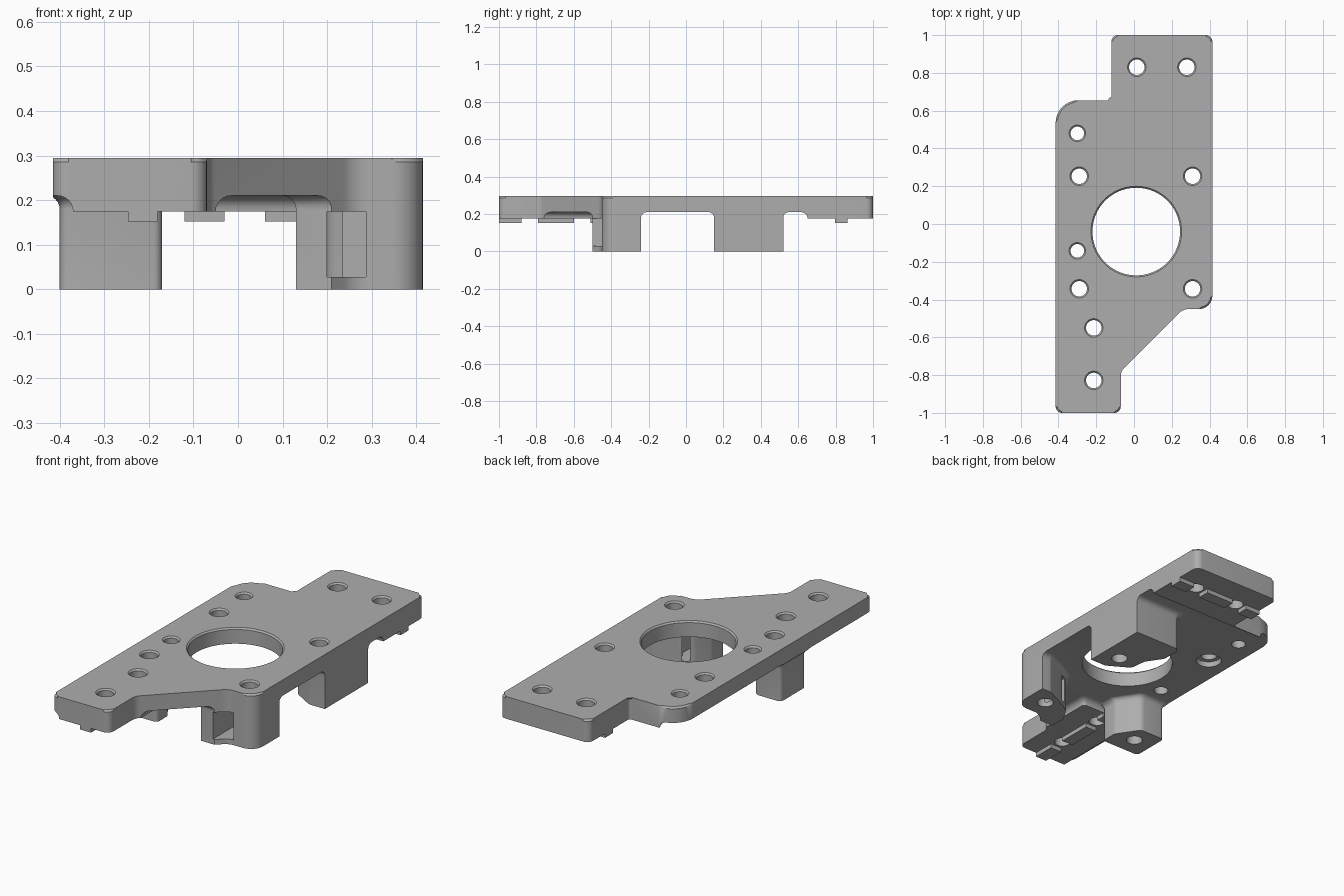
import bpy, bmesh, math
from mathutils import Vector

cube = bpy.data.objects.get("Cube")
if cube:
    bpy.data.objects.remove(cube, do_unlink=True)

TOP, UNDER, PAD, KEY = 0.295, 0.21, 0.175, 0.152
BORE = (0.012, -0.04)

grey = bpy.data.materials.new("plain grey")
grey.use_nodes = True
colour = (0.42, 0.42, 0.42, 1)
grey.diffuse_color = colour
grey.node_tree.nodes["Principled BSDF"].inputs["Base Color"].default_value = colour


def rounded(corners, steps=8):
    """Turn (x, y, radius) corners into an outline with rounded corners."""
    pts = []
    for i, (x, y, r) in enumerate(corners):
        p = Vector((x, y))
        a = (Vector(corners[i - 1][:2]) - p).normalized()
        b = (Vector(corners[(i + 1) % len(corners)][:2]) - p).normalized()
        if r == 0:
            pts.append(p)
            continue
        half = a.angle(b) / 2
        centre = p + (a + b).normalized() * (r / math.sin(half))
        start = p + a * (r / math.tan(half)) - centre
        end = p + b * (r / math.tan(half)) - centre
        a0 = math.atan2(start.y, start.x)
        turn = math.atan2(end.y, end.x) - a0
        turn = (turn + math.pi) % (2 * math.pi) - math.pi
        for k in range(steps + 1):
            t = a0 + turn * k / steps
            pts.append(centre + Vector((math.cos(t), math.sin(t))) * r)
    return pts


def loft(name, levels, chamfer=0):
    """Closed solid through outlines stacked at heights z."""
    bm = bmesh.new()
    rings = [[bm.verts.new((p[0], p[1], z)) for p in pts] for z, pts in levels]
    n = len(rings[0])
    bm.faces.new(rings[0][::-1])
    lid = bm.faces.new(rings[-1])
    for low, high in zip(rings, rings[1:]):
        for i in range(n):
            j = (i + 1) % n
            bm.faces.new((low[i], low[j], high[j], high[i]))
    if chamfer:
        bmesh.ops.bevel(bm, geom=list(lid.edges), offset=chamfer, segments=1,
                        affect='EDGES', profile=0.5)
    bmesh.ops.recalc_face_normals(bm, faces=bm.faces)
    mesh = bpy.data.meshes.new(name)
    bm.to_mesh(mesh)
    bm.free()
    mesh.materials.append(grey)
    ob = bpy.data.objects.new(name, mesh)
    bpy.context.collection.objects.link(ob)
    return ob


def box(name, x0, x1, y0, y1, z0, z1):
    pts = [(x0, y0), (x1, y0), (x1, y1), (x0, y1)]
    return loft(name, [(z0, pts), (z1, pts)])


def flared(name, corners, bottom, fillet):
    """Post whose top sweeps out in a fillet where it meets the plate."""
    pts = rounded(corners, 5)
    xs, ys = [p.x for p in pts], [p.y for p in pts]
    mid = Vector(((min(xs) + max(xs)) / 2, (min(ys) + max(ys)) / 2))
    hx, hy = (max(xs) - min(xs)) / 2, (max(ys) - min(ys)) / 2

    def grown(d):
        return [(mid.x + (p.x - mid.x) * (1 + d / hx),
                 mid.y + (p.y - mid.y) * (1 + d / hy)) for p in pts]
    levels = [(bottom, pts)] if bottom < UNDER - fillet - 0.001 else []
    for k in range(7):
        t = math.pi / 2 * k / 6
        levels.append((UNDER - fillet + fillet * math.sin(t), grown(fillet * (1 - math.cos(t)))))
    levels.append((0.25, grown(fillet)))
    return loft(name, levels)


def combine(body, tool, operation):
    mod = body.modifiers.new(operation.lower(), 'BOOLEAN')
    mod.operation, mod.solver, mod.object = operation, 'EXACT', tool
    bpy.context.view_layer.objects.active = body
    bpy.ops.object.modifier_apply(modifier=mod.name)
    bpy.data.objects.remove(tool, do_unlink=True)


def circle(x, y, r, n):
    return [(x + r * math.cos(2 * math.pi * i / n), y + r * math.sin(2 * math.pi * i / n))
            for i in range(n)]


def drill(body, x, y, r, n=32, rim=0.008):
    c, wide = circle(x, y, r, n), circle(x, y, r + 2 * rim, n)
    combine(body, loft("drill", [(-0.1, c), (TOP - rim, c), (TOP + rim, wide)]), 'DIFFERENCE')


# Oversized slab, trimmed to the outline later
body = box("mounting_plate", -0.6, 0.6, -1.2, 1.2, UNDER, 0.4)

# Legs, hollowed on the side that faces the bore
legs = {
    "back_leg": [(0.5, 0.15, 0), (0.5, 0.52, 0), (0.13, 0.52, 0.03), (0.13, 0.40, 0.03),
                 (0.19, 0.31, 0.03), (0.2, 0.22, 0.04), (0.32, 0.15, 0.04)],
    "front_left_leg": [(0.5, -0.5, 0), (0.5, -0.24, 0), (0.36, -0.24, 0.04), (0.27, -0.28, 0.05),
                       (0.18, -0.33, 0.05), (0.13, -0.41, 0.03), (0.13, -0.5, 0)],
    "front_right_leg": [(-0.17, -0.45, 0.02), (-0.17, -0.36, 0.03), (-0.25, -0.24, 0.04),
                        (-0.4, -0.24, 0.02), (-0.4, -0.45, 0.02)],
}
for name, corners in legs.items():
    combine(body, flared(name, corners, 0, 0.03), 'UNION')

# Thick rail pads under both ends
front_pad = [(-0.37, -1.1, 0), (-0.05, -1.1, 0), (-0.05, -0.46, 0.02), (-0.37, -0.46, 0.02)]
back_pad = [(-0.3, 0.65, 0), (0.6, 0.65, 0), (0.6, 1.1, 0), (-0.3, 1.1, 0)]
for name, corners in (("front_pad", front_pad), ("back_pad", back_pad)):
    combine(body, flared(name, corners, PAD, UNDER - PAD), 'UNION')

# Raised keys, broken around the screw holes
for y0, y1 in ((-1.1, -0.88), (-0.79, -0.6), (-0.51, -0.463)):
    combine(body, box("front_key", -0.247, -0.18, y0, y1, KEY, 0.2), 'UNION')
for x0, x1 in ((-0.2, -0.03), (0.06, 0.23), (0.32, 0.6)):
    combine(body, box("back_key", x0, x1, 0.797, 0.863, KEY, 0.2), 'UNION')

# Trim everything to the plate outline with its chamfered top edge
W = 0.415
outline = rounded([
    (-W, -1, 0.035), (-0.07, -1, 0.035), (-0.07, -0.78, 0.06), (0.26, -0.45, 0.08),
    (W, -0.45, 0.07), (W, 1, 0.035), (-0.12, 1, 0.035), (-0.12, 0.655, 0.015),
    (-W, 0.655, 0.12)])
combine(body, loft("outline", [(0, outline), (TOP, outline)], 0.009), 'INTERSECT')

# Bore and screw holes
drill(body, *BORE, 0.232, 72)
for x, y in ((0.015, 0.83), (0.28, 0.83), (-0.29, 0.253), (0.31, 0.253), (-0.29, -0.343),
             (0.31, -0.343), (-0.213, -0.55), (-0.213, -0.828)):
    drill(body, x, y, 0.041)
for y in (0.48, -0.142):
    drill(body, -0.3, y, 0.036)

# Counterbore under the hole without a leg, and the pocket in the front leg
c = circle(-0.29, 0.253, 0.065, 32)
combine(body, loft("counterbore", [(0.1, c), (0.24, c)]), 'DIFFERENCE')
combine(body, box("pocket", 0.2, 0.287, -0.6, -0.3, 0.028, PAD), 'DIFFERENCE')

# Smooth the rounded walls and keep edges crisp
bpy.ops.object.select_all(action='DESELECT')
body.select_set(True)
bpy.context.view_layer.objects.active = body
bpy.ops.object.shade_smooth_by_angle(angle=math.radians(30))
